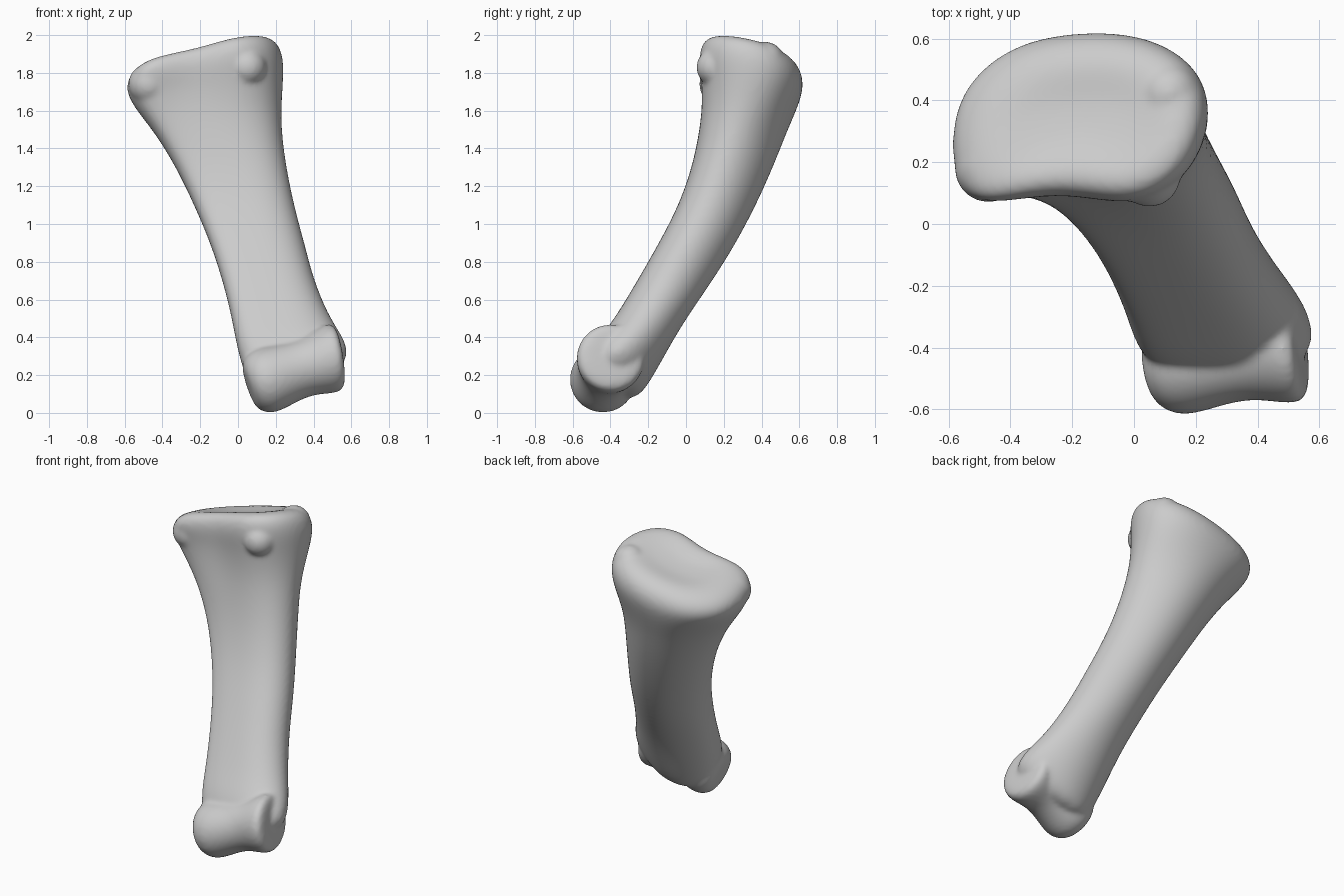
import bpy, bmesh, math
from mathutils import Vector

cube = bpy.data.objects.get("Cube")
if cube:
    bpy.data.objects.remove(cube)

mat = bpy.data.materials.new("bone grey")
mat.use_nodes = True
colour = (0.6, 0.6, 0.6, 1)
mat.diffuse_color = colour
mat.node_tree.nodes["Principled BSDF"].inputs["Base Color"].default_value = colour

# Unit outlines, starting at the front left corner: kidney head and D-shaped shaft
HEAD = [(-.75, -1), (-.15, -.78), (.4, -1.02), (.85, -.65), (1.02, .05), (.92, .62),
        (.52, .97), (.0, 1), (-.55, .85), (-.93, .35), (-1, -.25), (-.95, -.75)]
SHAFT = [(-.78, -.95), (-.1, -1), (.4, -1), (.8, -.8), (1, -.3), (.87, .3),
         (.52, .76), (.1, 1), (-.35, .94), (-.75, .58), (-1, .05), (-.99, -.62)]

# Height, x range, y range, share of head outline, tilt up to the front right
LEVELS = [
    (.10, .12, .48, -.48, -.27, 0, .3),
    (.21, .06, .59, -.50, -.19, 0, .25),
    (.35, .005, .575, -.47, -.10, 0, .1),
    (.50, -.025, .49, -.37, .00, 0, 0),
    (.70, -.075, .405, -.25, .14, 0, 0),
    (.90, -.14, .355, -.135, .265, 0, 0),
    (1.10, -.225, .30, -.03, .37, 0, 0),
    (1.30, -.32, .26, .04, .46, 0, 0),
    (1.48, -.43, .235, .075, .53, .1, 0),
    (1.61, -.53, .23, .085, .585, .4, .03),
    (1.72, -.58, .235, .075, .615, .8, .1),
    (1.81, -.58, .235, .055, .615, 1, .18),
    (1.885, -.545, .20, .08, .585, 1, .24),
    (1.915, -.44, .11, .16, .51, 1, .26),
    (1.885, -.29, -.01, .26, .40, 1, .26),
]


def loft(bm, rings):
    """Skin a list of equal rings and cap both ends."""
    rows = [[bm.verts.new(p) for p in ring] for ring in rings]
    n = len(rows[0])
    for a, b in zip(rows, rows[1:]):
        for i in range(n):
            j = (i + 1) % n
            bm.faces.new((a[i], a[j], b[j], b[i]))
    bm.faces.new(rows[0][::-1])
    bm.faces.new(rows[-1])


def shaft_ring(z, x0, x1, y0, y1, head, tilt):
    cx, cy = (x0 + x1) / 2, (y0 + y1) / 2
    ring = []
    for h, s in zip(HEAD, SHAFT):
        u, v = (Vector(s).lerp(Vector(h), head) * 1.04)
        dx, dy = u * (x1 - x0) / 2, v * (y1 - y0) / 2
        ring.append((cx + dx, cy + dy, z + tilt * (dx - dy)))
    return ring


def make_object(name, bm):
    bmesh.ops.recalc_face_normals(bm, faces=bm.faces)
    me = bpy.data.meshes.new(name)
    bm.to_mesh(me)
    bm.free()
    ob = bpy.data.objects.new(name, me)
    bpy.context.collection.objects.link(ob)
    return ob


def make_loft(name, rings, levels):
    bm = bmesh.new()
    loft(bm, rings)
    ob = make_object(name, bm)
    sub = ob.modifiers.new("round", "SUBSURF")
    sub.levels = sub.render_levels = levels
    return ob


bone = make_loft("bone", [shaft_ring(*row) for row in LEVELS], 3)

# Spool-shaped double knuckle at the lower end
left_end, right_end = Vector((.085, -.45, .15)), Vector((.53, -.395, .30))
axis = right_end - left_end
side = axis.normalized()
tilted_up = (Vector((0, 0, 1)) - side * side.z).normalized()
SPOOL = [(-.07, .08), (-.05, .135), (.06, .175), (.2, .182), (.42, .162),
         (.62, .155), (.8, .175), (.94, .19), (1.02, .17), (1.03, .09)]
rings = []
for t, r in SPOOL:
    c = left_end + axis * t
    up = tilted_up.lerp(Vector((0, 0, 1)), max(t, 0) * .5).normalized()
    front = side.cross(up).normalized()
    rings.append([c + (up * math.sin(a) + front * math.cos(a)) * r
                  for a in (i * math.tau / 16 for i in range(16))])
parts = [make_loft("knuckle", rings, 2)]

# Bumps round the rim of the head
BUMPS = {"back_right_bump": (.115, .42, 1.865, .1),
         "front_right_bump": (.05, .155, 1.83, .1),
         "front_left_bump": (-.47, .18, 1.74, .11)}
for name, (x, y, z, r) in BUMPS.items():
    bm = bmesh.new()
    bmesh.ops.create_icosphere(bm, subdivisions=4, radius=r)
    bmesh.ops.translate(bm, verts=bm.verts, vec=(x, y, z))
    parts.append(make_object(name, bm))

# Fuse all parts and soften the seams
for part in parts:
    part.hide_render = True
    union = bone.modifiers.new("fuse " + part.name, "BOOLEAN")
    union.operation = "UNION"
    union.object = part
skin = bone.modifiers.new("skin", "REMESH")
skin.mode = "VOXEL"
skin.voxel_size = .013
skin.use_smooth_shade = True
soft = bone.modifiers.new("soften", "SMOOTH")
soft.factor = .5
soft.iterations = 9

# Keep only the finished bone
bpy.context.view_layer.update()
final = bpy.data.meshes.new_from_object(
    bone.evaluated_get(bpy.context.evaluated_depsgraph_get()))
bone.modifiers.clear()
bone.data = final
for part in parts:
    bpy.data.objects.remove(part)
final.materials.clear()
final.materials.append(mat)
for p in final.polygons:
    p.material_index = 0
    p.use_smooth = True
